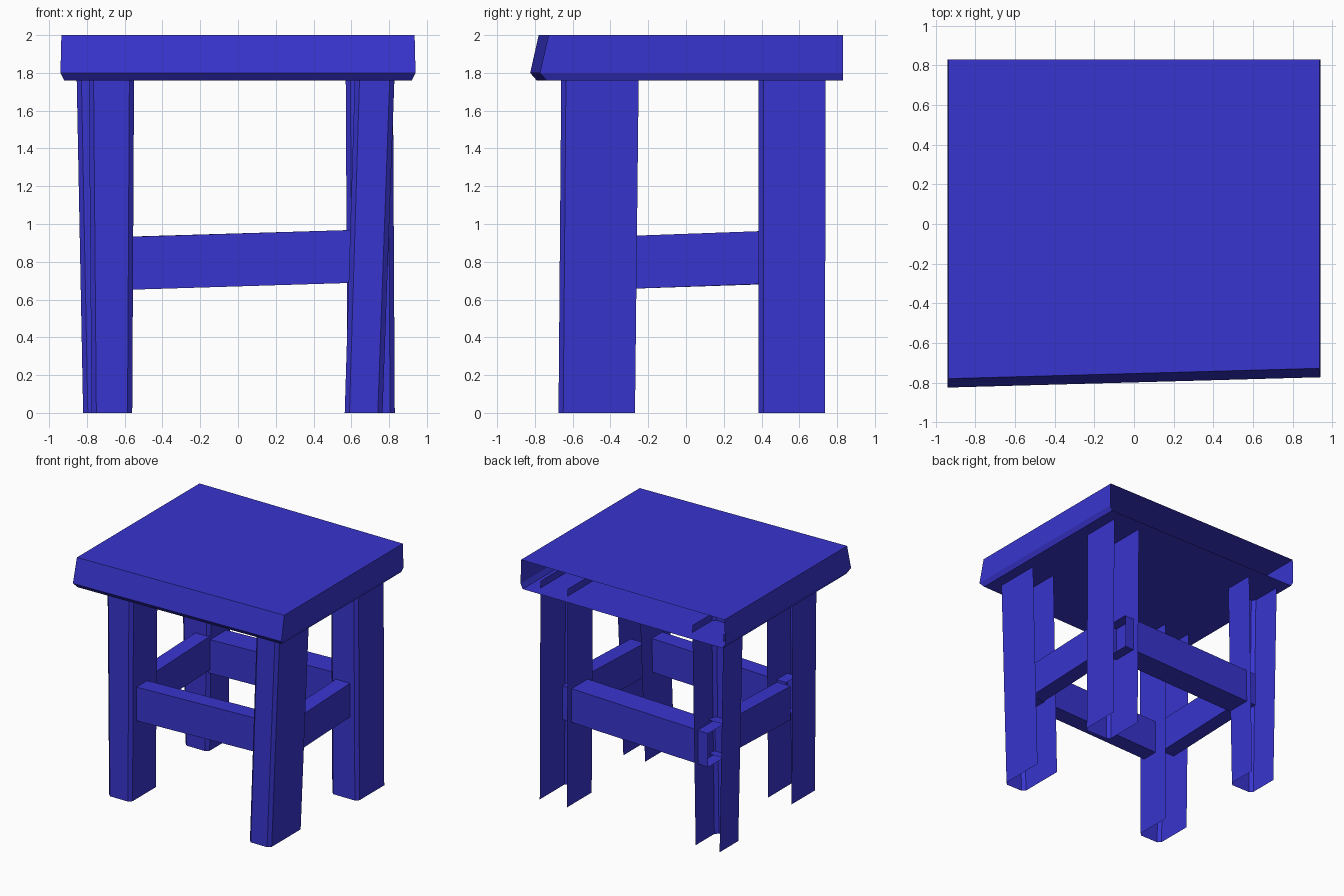
import bpy, bmesh, math

if "Cube" in bpy.data.objects:
    bpy.data.objects.remove(bpy.data.objects["Cube"])

blue = bpy.data.materials.new("blue_paint")
blue.diffuse_color = (0.04, 0.035, 0.62, 1)
blue.use_nodes = True
blue.node_tree.nodes["Principled BSDF"].inputs["Base Color"].default_value = blue.diffuse_color


def loft(name, rings, closed, caps=(), smooth=False):
    """Skin a list of equal-length outlines; caps lists the ring indices to fill."""
    bm = bmesh.new()
    loops = [[bm.verts.new(p) for p in ring] for ring in rings]
    n = len(rings[0])
    for a, b in zip(loops, loops[1:]):
        for i in range(n if closed else n - 1):
            j = (i + 1) % n
            bm.faces.new((a[i], a[j], b[j], b[i]))
    for k in caps:
        bm.faces.new(loops[k] if k else loops[k][::-1])
    for f in bm.faces:
        f.smooth = False
    me = bpy.data.meshes.new(name)
    bm.to_mesh(me)
    bm.free()
    ob = bpy.data.objects.new(name, me)
    ob.data.materials.append(blue)
    bpy.context.collection.objects.link(ob)
    if smooth:
        bpy.ops.object.select_all(action='DESELECT')
        ob.select_set(True)
        bpy.context.view_layer.objects.active = ob
        bpy.ops.object.shade_smooth_by_angle(angle=math.radians(40))
    return ob


# Seat: skewed front edge, small lower bevel, open at the back
def seat_ring(hw, front_left, z):
    return [(-hw, 0.83, z), (-hw, front_left, z), (hw, front_left + 0.052, z), (hw, 0.83, z)]


loft("seat", [seat_ring(0.92, -0.79, 1.76), seat_ring(0.94, -0.825, 1.80),
              seat_ring(0.935, -0.78, 2.0)], False, (0, 2))


# Legs: bevelled channels, open at the back and at the bottom
def leg_ring(x0, x1, yf, yb, z, c=0.025):
    return [(x0, yb, z), (x0, yf + c, z), (x0 + c, yf, z),
            (x1 - c, yf, z), (x1, yf + c, z), (x1, yb, z)]


LEG_TOP = 1.82
legs = {  # bottom (x0, x1, front, back), top (x0, x1, front, back)
    "front_left_leg": ((-0.775, -0.56, -0.61, -0.28), (-0.79, -0.55, -0.61, -0.27)),
    "front_right_leg": ((0.565, 0.765, -0.675, -0.27), (0.62, 0.83, -0.66, -0.25)),
    "back_left_leg": ((-0.82, -0.60, 0.46, 0.73), (-0.855, -0.57, 0.45, 0.73)),
    "back_right_leg": ((0.58, 0.83, 0.385, 0.735), (0.57, 0.82, 0.385, 0.74)),
}
for name, (low, high) in legs.items():
    loft(name, [leg_ring(*low, 0.0), leg_ring(*high, LEG_TOP)], False)


# Stretchers: slightly sloping rails whose open ends sit inside the legs
def rail(name, along_x, start, end, near, far, z_start, z_end, height=0.28):
    rings = []
    for t, z in ((start, z_start), (end, z_end)):
        section = [(near, z), (far, z), (far, z + height), (near, z + height)]
        rings.append([(t, s, h) if along_x else (s, t, h) for s, h in section])
    ob = loft(name, rings, True)
    if not along_x:
        ob.data.flip_normals()
    return ob


rail("front_stretcher", True, -0.64, 0.66, -0.54, -0.40, 0.65, 0.69)
rail("back_stretcher", True, -0.68, 0.66, 0.47, 0.68, 0.65, 0.69)
rail("left_stretcher", False, -0.36, 0.54, -0.71, -0.585, 0.655, 0.685)
rail("right_stretcher", False, -0.36, 0.47, 0.63, 0.76, 0.655, 0.685)
